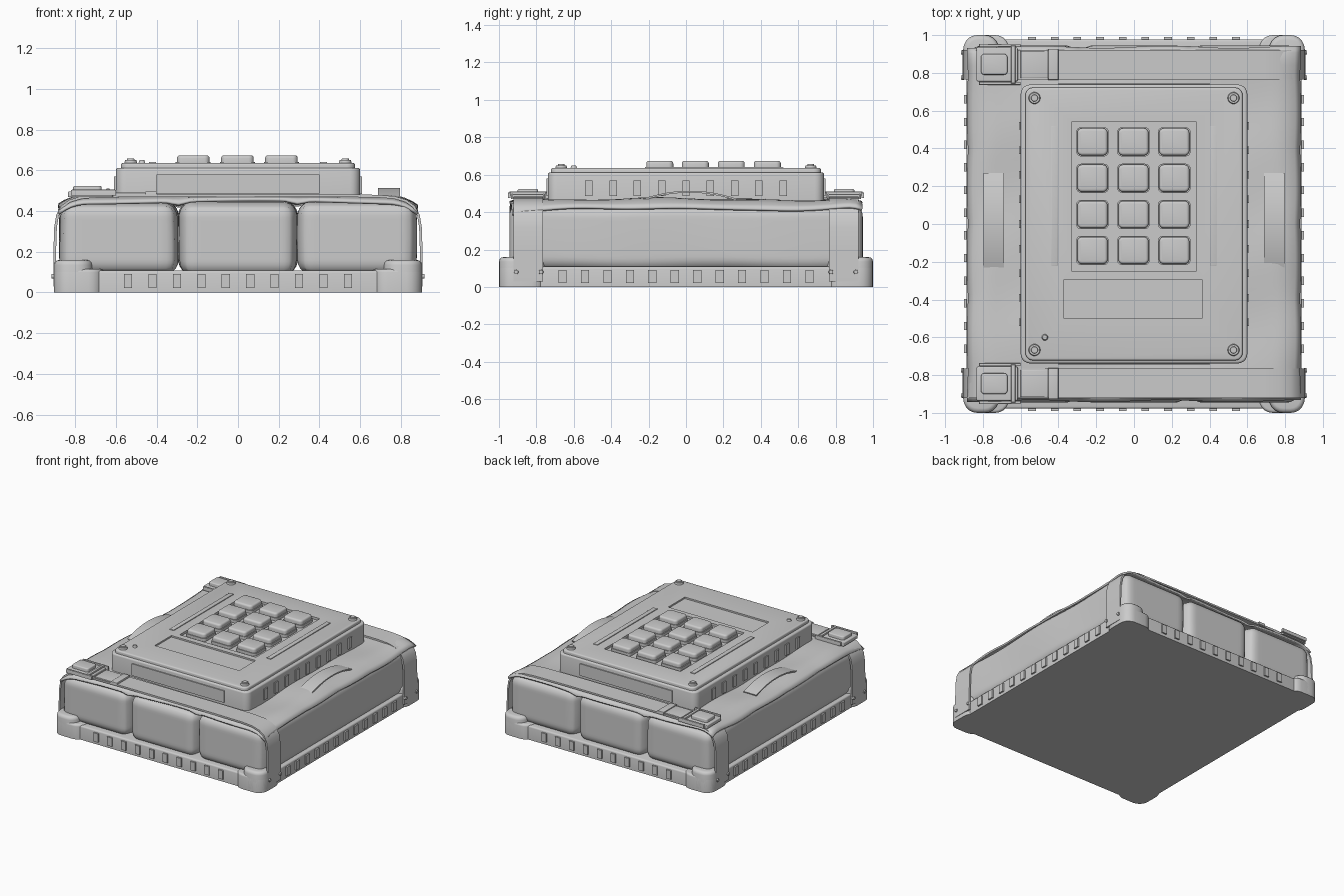
import bpy, bmesh, math

if "Cube" in bpy.data.objects:
    bpy.data.objects.remove(bpy.data.objects["Cube"])

def finish(name, bm, angle=40):
    bmesh.ops.recalc_face_normals(bm, faces=bm.faces)
    me = bpy.data.meshes.new(name)
    bm.to_mesh(me)
    bm.free()
    ob = bpy.data.objects.new(name, me)
    bpy.context.collection.objects.link(ob)
    bpy.ops.object.select_all(action='DESELECT')
    ob.select_set(True)
    bpy.context.view_layer.objects.active = ob
    bpy.ops.object.shade_smooth_by_angle(angle=math.radians(angle))
    return ob

def add_box(bm, x, y, z, r=0.0, top=0.0, bottom=0.0):
    """Box from ranges, r rounds upright edges, top / bottom round the rims."""
    t = bmesh.new()
    bmesh.ops.create_cube(t, size=1)
    for v in t.verts:
        for i, (a, b) in enumerate((x, y, z)):
            v.co[i] = max(a, b) if v.co[i] > 0 else min(a, b)
    if r:
        ed = [e for e in t.edges if abs(e.verts[0].co.z - e.verts[1].co.z) > 1e-4]
        bmesh.ops.bevel(t, geom=ed, offset=r, segments=5, profile=0.5, affect='EDGES')
    for w, h in ((top, max(z)), (bottom, min(z))):
        if w:
            ed = [e for e in t.edges if all(abs(v.co.z - h) < 1e-5 for v in e.verts)]
            bmesh.ops.bevel(t, geom=ed, offset=w, segments=3, profile=0.5, affect='EDGES')
    me = bpy.data.meshes.new("tmp")
    t.to_mesh(me)
    t.free()
    bm.from_mesh(me)
    bpy.data.meshes.remove(me)

def box(name, *a, **k):
    bm = bmesh.new()
    add_box(bm, *a, **k)
    return finish(name, bm)

def cylinder(name, loc, r, h, axis='z', r2=None):
    bm = bmesh.new()
    bmesh.ops.create_cone(bm, cap_ends=True, segments=20, radius1=r, radius2=r2 or r * 0.85, depth=h)
    ob = finish(name, bm)
    ob.location = loc
    if axis == 'x':
        ob.rotation_euler.y = math.copysign(math.pi / 2, loc[0])
    return ob

def strip(name, pts, y0, y1, thick, smooth=True):
    """Band following an x-z path, swept along y."""
    bm = bmesh.new()
    n = len(pts)
    ring = []
    for i, (px, pz) in enumerate(pts):
        a, b = pts[max(i - 1, 0)], pts[min(i + 1, n - 1)]
        l = math.hypot(b[0] - a[0], b[1] - a[1])
        nx, nz = (b[1] - a[1]) / l * thick, -(b[0] - a[0]) / l * thick
        ring.append([bm.verts.new(c) for c in ((px, y0, pz), (px, y1, pz),
                    (px + nx, y1, pz + nz), (px + nx, y0, pz + nz))])
    for p, q in zip(ring, ring[1:]):
        for k in range(4):
            bm.faces.new((p[k], p[(k + 1) % 4], q[(k + 1) % 4], q[k]))
    bm.faces.new(ring[0])
    bm.faces.new(ring[-1])
    return finish(name, bm)

# tray with raised ribs and corner guards
box("tray", (-.888, .888), (-.978, .978), (0, .108), r=.08, top=.012)
bm = bmesh.new()
for s in (-1, 1):
    for i in range(10):
        c = -.54 + i * .12
        add_box(bm, (c - .02, c + .02), (s * .96, s * .989), (.022, .09))
    for i in range(12):
        c = -.66 + i * .12
        add_box(bm, (s * .87, s * .9), (c - .022, c + .022), (.022, .09))
finish("tray_ribs", bm)
for sx in (-1, 1):
    for sy in (-1, 1):
        bm = bmesh.new()
        add_box(bm, (sx * .66, sx * .904), (sy * .75, sy * 1.0), (0, .115), r=.075, top=.015)
        add_box(bm, (sx * .715, sx * .904), (sy * .75, sy * 1.0), (.02, .16), r=.075, top=.025)
        finish("corner_guard", bm)

# three soft packs lying side by side
def pack(name, x0, x1):
    bm = bmesh.new()
    nx, ny, nz = 16, 40, 14
    bmesh.ops.create_cube(bm, size=2)
    bmesh.ops.subdivide_edges(bm, edges=bm.edges, cuts=19, use_grid_fill=True)
    hx, hy, hz, r = (x1 - x0) / 2, .945, .18, .07
    for v in bm.verts:
        h = (hx, hy, hz)
        p = [v.co[i] * h[i] for i in range(3)]
        core = [max(-(h[i] - r), min(h[i] - r, p[i])) for i in range(3)]
        # snap outer grid lines onto the rounded edge
        d = [p[i] - core[i] for i in range(3)]
        l = math.sqrt(sum(k * k for k in d))
        if l > 0:
            p = [core[i] + d[i] / l * r for i in range(3)]
        bulge = 1 + .012 * math.cos(p[2] / hz * 1.5)
        wave = .004 * math.sin(7 * p[1] + 5 * p[2] + x0 * 4)
        v.co = ((x0 + x1) / 2 + p[0] * bulge + wave * (1 if p[0] > 0 else -1) * (abs(p[0]) > hx - r),
                p[1], .265 + p[2] + wave)
    return finish(name, bm, 60)

for x0, x1 in ((-.872, -.298), (-.288, .288), (.298, .872)):
    pack("soft_pack", x0, x1)

# loose cloth cover on top of the packs
bm = bmesh.new()
NX, NY = 60, 60
def cover(u, v):
    x, y = u * .875, v * .935
    e = max(0, (abs(x) - .74) / .135)
    f = max(0, (abs(y) - .86) / .075)
    dip = math.exp(-((abs(x) - .293) / .04) ** 2) * .015
    z = .463 + .006 * math.sin(5 * y + 3 * x) + .004 * math.sin(11 * y - 4 * x)
    z -= .045 * e ** 2.4 + (.018 + dip) * f ** 2
    z += .006 * math.sin(9 * y) * e
    return x + math.copysign(.006 * math.sin(8 * y) * e, x), y + .006 * math.sin(9 * x) * f, z
g = [[bm.verts.new(cover(2 * i / NX - 1, 2 * j / NY - 1)) for j in range(NY + 1)] for i in range(NX + 1)]
for i in range(NX):
    for j in range(NY):
        bm.faces.new((g[i][j], g[i + 1][j], g[i + 1][j + 1], g[i][j + 1]))
cloth = finish("cloth_cover", bm, 60)
m = cloth.modifiers.new("thickness", 'SOLIDIFY')
m.thickness, m.offset = .014, 0

# straps with rivets, buckles and slides
half = [(.907, .03), (.907, .2), (.903, .32), (.893, .38), (.87, .425), (.83, .455),
        (.77, .473), (.68, .48), (.4, .483)]
path = [(-x, z) for x, z in half] + [(x, z) for x, z in reversed(half)]
for s in (-1, 1):
    strip("strap", path, s * .765, s * .922, .013)
    c = s * .845
    for sx in (-1, 1):
        for y in (.775, .908):
            cylinder("strap_rivet", (sx * .908, s * y, .08), .013, .018, 'x')
    box("buckle_base", (-.835, -.615), (c - .09, c + .09), (.47, .497), r=.01, top=.006)
    box("buckle_plate", (-.81, -.67), (c - .055, c + .055), (.49, .524), r=.018, top=.008)
    for o in (-.1, .1):
        box("buckle_rail", (-.82, -.6), (c + o - .008, c + o + .008), (.476, .505), top=.004)
    box("buckle_bar", (-.65, -.628), (c - .1, c + .1), (.49, .51), top=.005)
    box("strap_slide", (-.455, -.4), (c - .082, c + .082), (.475, .497), top=.005)
    box("strap_fold", (-.6, -.455), (c - .072, c + .072), (.478, .491), top=.003)

# arched cloth handles on both sides
for s in (-1, 1):
    arch = [(.02 + t * .25, .472 + .042 * (1 - t * t)) for t in (k / 6 for k in range(-6, 7))]
    h = strip("side_handle", arch, -.055, .055, .01)
    h.rotation_euler.z = math.pi / 2
    h.location.x = s * .742

# control box, lid with sunk key bed and display
box("control_box", (-.6, .6), (-.738, .738), (.455, .612), r=.05, top=.012)
lid = box("control_lid", (-.575, .575), (-.722, .722), (.60, .636), r=.04, top=.01)
for x, y, d in (((-.33, .33), (-.25, .54), .618), ((-.37, .36), (-.5, -.295), .624)):
    cut = box("cutter", x, y, (d, .7))
    m = lid.modifiers.new("recess", 'BOOLEAN')
    m.object, m.solver = cut, 'EXACT'
    bpy.context.view_layer.objects.active = lid
    bpy.ops.object.modifier_apply(modifier=m.name)
    bpy.data.objects.remove(cut)
for x in (-.22, -.003, .213):
    for y in (-.14, .05, .242, .435):
        box("key", (x - .086, x + .086), (y - .077, y + .077), (.61, .64), r=.025)
        box("key_cap", (x - .08, x + .08), (y - .072, y + .072), (.635, .674), r=.025, top=.014)
for s in (-1, 1):
    box("lid_bar", (s * .402, s * .438), (-.22, .52), (.63, .642), top=.003)
    box("end_plate", (-.4, .4), (s * .73, s * .746), (.487, .58))
    for t in (-1, 1):
        cylinder("screw_boss", (s * .527, t * .667, .64), .033, .02)
        cylinder("screw_head", (s * .527, t * .667, .65), .02, .016)
cylinder("indicator_light", (-.472, -.6, .641), .018, .018, r2=.012)

# side ribs on the control box
bm = bmesh.new()
for s in (-1, 1):
    for i in range(9):
        c = -.52 + i * .13
        add_box(bm, (s * .59, s * .609), (c - .02, c + .02), (.485, .57))
finish("control_box_ribs", bm)
